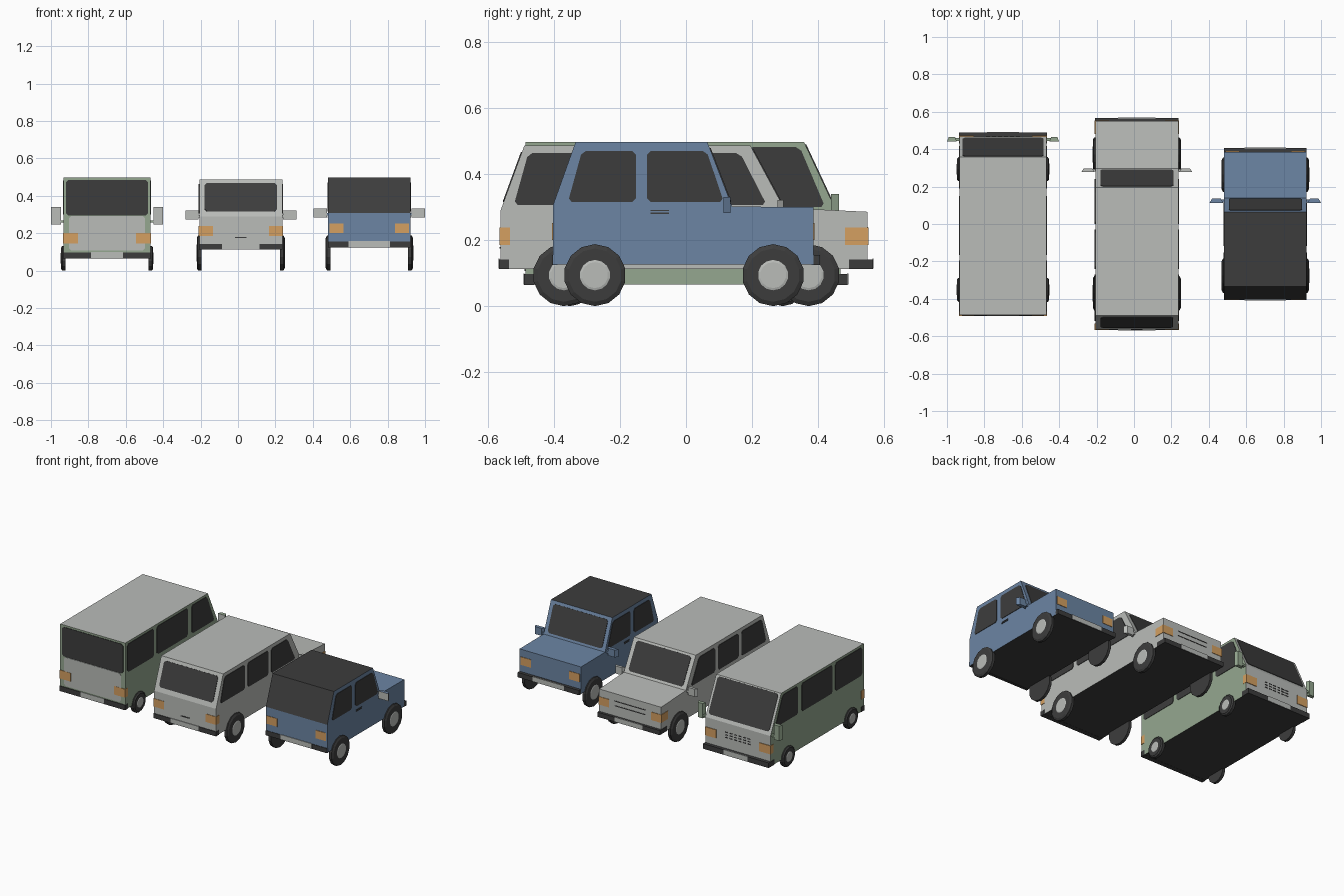
import bpy, bmesh, math
from mathutils import Vector

if "Cube" in bpy.data.objects:
    bpy.data.objects.remove(bpy.data.objects["Cube"])


def material(name, r, g, b):
    m = bpy.data.materials.new(name)
    m.diffuse_color = (r, g, b, 1)
    m.use_nodes = True
    m.node_tree.nodes["Principled BSDF"].inputs["Base Color"].default_value = m.diffuse_color
    return m


GREY = material("light grey", 0.49, 0.505, 0.485)
BLUE = material("blue", 0.15, 0.235, 0.37)
GREEN = material("sage green", 0.30, 0.39, 0.28)
DARK = material("dark grey", 0.046, 0.046, 0.046)
ORANGE = material("orange", 0.66, 0.35, 0.12)


def finish(bm, name, mats):
    bmesh.ops.recalc_face_normals(bm, faces=bm.faces)
    me = bpy.data.meshes.new(name)
    bm.to_mesh(me)
    bm.free()
    for m in mats:
        me.materials.append(m)
    ob = bpy.data.objects.new(name, me)
    bpy.context.collection.objects.link(ob)
    return ob


def box(name, x0, x1, y0, y1, z0, z1, mat):
    bm = bmesh.new()
    bmesh.ops.create_cube(bm, size=1)
    for v in bm.verts:
        v.co = ((x0 + x1) / 2 + v.co.x * (x1 - x0),
                (y0 + y1) / 2 + v.co.y * (y1 - y0),
                (z0 + z1) / 2 + v.co.z * (z1 - z0))
    return finish(bm, name, [mat])


def plate(name, corners, out, mat, cut=0.012, thick=0.003):
    """Thin plate with clipped corners, raised along the direction out."""
    pts, n = [Vector(c) for c in corners], len(corners)
    ring = []
    for i, p in enumerate(pts):
        for q in (pts[i - 1], pts[(i + 1) % n]):
            ring.append(p + (q - p).normalized() * cut)
    bm = bmesh.new()
    off = Vector(out).normalized() * thick
    low = [bm.verts.new(p - off * 0.3) for p in ring]
    top = [bm.verts.new(p + off) for p in ring]
    bm.faces.new(low)
    bm.faces.new(top)
    for i in range(len(ring)):
        j = (i + 1) % len(ring)
        bm.faces.new((low[i], low[j], top[j], top[i]))
    return finish(bm, name, [mat])


def body(name, cx, hw, prof, mats, edge_mats, side_mat):
    """Side profile extruded across the width, one colour per profile edge."""
    bm = bmesh.new()
    a = [bm.verts.new((cx - hw, y, z)) for y, z in prof]
    b = [bm.verts.new((cx + hw, y, z)) for y, z in prof]
    for side in (a, b):
        bm.faces.new(side).material_index = mats.index(side_mat)
    for i in range(len(prof)):
        j = (i + 1) % len(prof)
        bm.faces.new((a[i], a[j], b[j], b[i])).material_index = mats.index(edge_mats[i])
    return finish(bm, name, mats)


def end_window(name, cx, hw, prof, i, t0, t1, mat=DARK):
    """Window or panel on the profile edge i, between fractions t0 and t1."""
    p, q = Vector(prof[i]), Vector(prof[i + 1])
    d = q - p
    lo, hi = p + d * t0, p + d * t1
    plate(name, [(cx - hw, *lo), (cx + hw, *lo), (cx + hw, *hi), (cx - hw, *hi)],
          (0, -d.y, d.x), mat)


def side_windows(name, cx, hw, windows, z0, z1):
    """Each window: rear bottom, front bottom, front top, rear top in y."""
    for s in (-1, 1):
        x = cx + s * hw
        for a, b, c, d in windows:
            plate(name + "_side_window", [(x, a, z0), (x, b, z0), (x, c, z1), (x, d, z1)],
                  (s, 0, 0), DARK)


def wheel(name, x, s, y, r, n=14):
    """Lathed tyre with a light hub; s is the outward side."""
    rings = [(-0.012, r), (0.006, r), (0.013, r * 0.86), (0.013, r * 0.49), (0.015, r * 0.42)]
    bm = bmesh.new()
    loops = [[bm.verts.new((x + s * dx, y + rr * math.cos(2 * math.pi * (k + 0.5) / n),
                            r + rr * math.sin(2 * math.pi * (k + 0.5) / n))) for k in range(n)]
             for dx, rr in rings]
    bm.faces.new(loops[0])
    bm.faces.new(loops[-1]).material_index = 1
    for i in range(len(rings) - 1):
        for k in range(n):
            m = (k + 1) % n
            f = bm.faces.new((loops[i][k], loops[i][m], loops[i + 1][m], loops[i + 1][k]))
            f.material_index = 1 if i == 3 else 0
    finish(bm, name + "_wheel", [DARK, GREY])


def mirrors(name, cx, x0, x1, y0, y1, z0, z1, mat):
    """Tapered mirror housing with a grey glass facing the rear."""
    for s in (-1, 1):
        ob = box(name + "_mirror", cx + s * x0, cx + s * x1, y0, y1, z0, z1, mat)
        for v in ob.data.vertices:
            if v.co.y > (y0 + y1) / 2:
                v.co.x += ((cx + s * (x0 + x1) / 2) - v.co.x) * 0.35
        ob.data.materials.append(GREY)
        for f in ob.data.polygons:
            if f.normal.y < -0.9:
                f.material_index = 1
        # stub joining the mirror to the door
        box(name + "_mirror_arm", cx + s * (x0 - 0.03), cx + s * (x0 + 0.02),
            y0 + 0.003, y1 - 0.003, z0 + 0.012, z0 + 0.024, mat)


def lights(name, cx, x0, x1, spans, z0, z1):
    for s in (-1, 1):
        for y0, y1 in spans:
            box(name + "_light", cx + s * x0, cx + s * x1, y0, y1, z0, z1, ORANGE)


def bumpers(name, cx, hw, rear, front, z0, z1, plate_hw):
    for end, (y0, y1), s in (("rear", rear, -1), ("front", front, 1)):
        box(name + "_" + end + "_bumper", cx - hw, cx + hw, y0, y1, z0, z1, DARK)
        y = y0 if s < 0 else y1
        box(name + "_" + end + "_number_plate", cx - plate_hw, cx + plate_hw,
            y - 0.002, y + 0.002, z0 + 0.002, z1 + 0.002, GREY)


def wheels(name, cx, hw, ys, r):
    for s in (-1, 1):
        for y in ys:
            wheel(name, cx + s * hw, s, y, r)


# Profiles: rear bottom, rear belt, roof rear, roof front, windscreen base, nose top, nose bottom
# Green van
C, H = -0.70, 0.233
P = [(-0.487, 0.065), (-0.487, 0.295), (-0.487, 0.497), (0.358, 0.497),
     (0.462, 0.275), (0.468, 0.262), (0.468, 0.065)]
body("van_body", C, H, P, [GREEN, GREY, DARK],
     [GREEN, GREEN, GREY, GREY, GREY, GREY, DARK], GREEN)
end_window("van_rear_window", C, 0.219, P, 1, 0.0, 0.94)
end_window("van_rear_panel", C, 0.203, P, 0, 0.18, 0.99, GREY)
end_window("van_windscreen", C, 0.217, P, 3, 0.03, 0.97)
side_windows("van", C, H, [(0.19, 0.422, 0.345, 0.19), (-0.165, 0.15, 0.15, -0.165),
                           (-0.468, -0.195, -0.195, -0.468)], 0.30, 0.482)
lights("van", C, 0.155, H + 0.002, [(-0.491, -0.46), (0.44, 0.472)], 0.145, 0.2)
bumpers("van", C, H + 0.002, (-0.491, -0.46), (0.43, 0.49), 0.064, 0.097, 0.085)
wheels("van", C, H, (-0.352, 0.293), 0.066)
mirrors("van", C, 0.247, 0.30, 0.44, 0.464, 0.245, 0.34, GREEN)
for row in range(3):
    for k in range(6):
        x = C - 0.09 + k * 0.032
        box("van_grille_slot", x, x + 0.02, 0.466, 0.47,
            0.165 + row * 0.017, 0.171 + row * 0.017, DARK)

# Grey estate car
C, H = 0.015, 0.222
P = [(-0.563, 0.113), (-0.563, 0.288), (-0.49, 0.487), (0.195, 0.487),
     (0.297, 0.298), (0.55, 0.286), (0.55, 0.113)]
body("estate_body", C, H, P, [GREY, DARK], [GREY] * 6 + [DARK], GREY)
end_window("estate_rear_window", C, 0.193, P, 1, 0.14, 0.9)
end_window("estate_windscreen", C, 0.195, P, 3, 0.06, 0.93)
side_windows("estate", C, H, [(-0.522, -0.27, -0.27, -0.478), (-0.24, -0.03, -0.03, -0.24),
                              (0.0, 0.245, 0.164, 0.0)], 0.306, 0.464)
lights("estate", C, 0.15, H + 0.003, [(-0.566, -0.533), (0.482, 0.553)], 0.186, 0.238)
bumpers("estate", C, H + 0.002, (-0.567, -0.536), (0.494, 0.567), 0.112, 0.142, 0.1)
wheels("estate", C, H, (-0.37, 0.372), 0.094)
mirrors("estate", C, 0.225, 0.297, 0.278, 0.296, 0.273, 0.322, GREY)
box("estate_tailgate_handle", C - 0.03, C + 0.03, -0.566, -0.56, 0.174, 0.18, DARK)
for w, z in ((0.11, 0.205), (0.11, 0.235)):
    box("estate_grille_slot", C - w, C + w, 0.547, 0.552, z, z + 0.005, DARK)

# Blue off-roader with a dark roof
C, H = 0.702, 0.22
P = [(-0.403, 0.126), (-0.403, 0.307), (-0.335, 0.497), (0.065, 0.497),
     (0.14, 0.302), (0.386, 0.300), (0.386, 0.126)]
body("offroader_body", C, H, P, [BLUE, DARK],
     [BLUE, DARK, DARK, BLUE, BLUE, BLUE, DARK], BLUE)
end_window("offroader_windscreen", C, 0.195, P, 3, 0.09, 0.93)
side_windows("offroader", C, H, [(-0.358, -0.152, -0.152, -0.315),
                                 (-0.118, 0.115, 0.062, -0.118)], 0.315, 0.471)
lights("offroader", C, 0.137, 0.212, [(-0.406, -0.4), (0.383, 0.389)], 0.2, 0.252)
bumpers("offroader", C, H, (-0.406, -0.39), (0.38, 0.406), 0.124, 0.155, 0.112)
wheels("offroader", C, H, (-0.276, 0.264), 0.094)
mirrors("offroader", C, 0.225, 0.298, 0.113, 0.135, 0.283, 0.331, BLUE)
for s in (-1, 1):
    for z in (0.28, 0.288):
        box("offroader_door_handle", C + s * (H - 0.002), C + s * (H + 0.003),
            -0.107, -0.052, z, z + 0.004, DARK)
